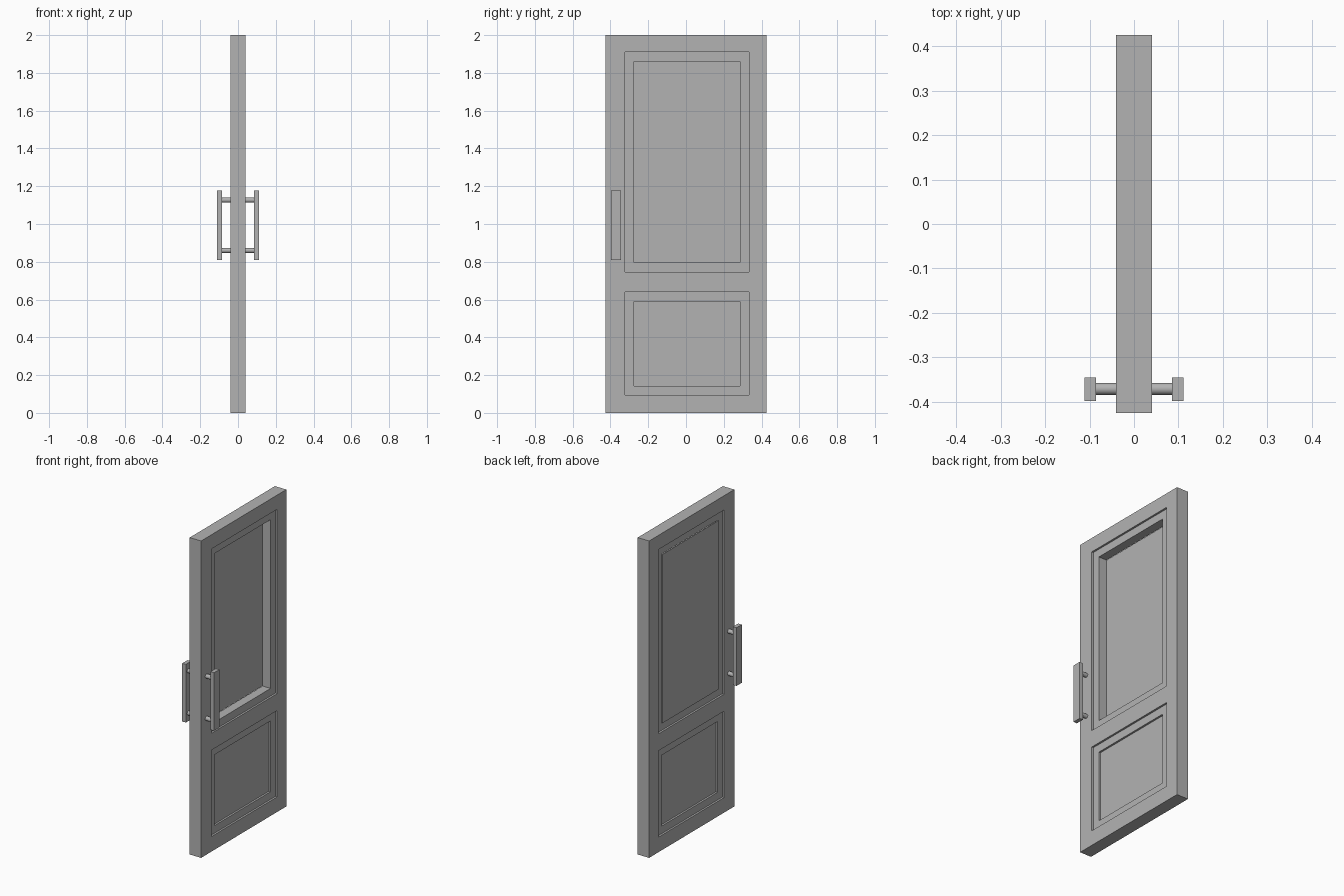
import bpy
import math

if "Cube" in bpy.data.objects:
    bpy.data.objects.remove(bpy.data.objects["Cube"], do_unlink=True)

grey = bpy.data.materials.new("plain grey")
grey.use_nodes = True
grey.diffuse_color = (0.45, 0.45, 0.45, 1)
grey.node_tree.nodes["Principled BSDF"].inputs["Base Color"].default_value = (0.45, 0.45, 0.45, 1)


def box(name, x, y, z):
    """Box spanning the given (low, high) ranges."""
    spans = (x, y, z)
    bpy.ops.mesh.primitive_cube_add(size=1, location=[(a + b) / 2 for a, b in spans])
    ob = bpy.context.object
    ob.name = name
    ob.scale = [b - a for a, b in spans]
    bpy.ops.object.transform_apply(location=False, rotation=False, scale=True)
    ob.data.materials.append(grey)
    return ob


def cut(target, x, y, z):
    """Carve a box out of the target."""
    cutter = box("cutter", x, y, z)
    cutter.hide_render = True
    mod = target.modifiers.new("recess", "BOOLEAN")
    mod.operation = "DIFFERENCE"
    mod.solver = "EXACT"
    mod.object = cutter
    bpy.context.view_layer.objects.active = target
    bpy.ops.object.modifier_apply(modifier=mod.name)
    bpy.data.objects.remove(cutter, do_unlink=True)


HALF = 0.04
STEP = 0.012
OUTER_Y = (-0.323, 0.333)
INNER_Y = (-0.275, 0.285)
UPPER, UPPER_IN = (0.747, 1.91), (0.795, 1.86)
LOWER, LOWER_IN = (0.095, 0.64), (0.143, 0.59)

# Door slab with stepped recesses on both faces
door = box("door_slab", (-HALF, HALF), (-0.425, 0.425), (0, 2))
for side in (-1, 1):
    def depth(d):
        return tuple(sorted((side * (HALF - d), side * (HALF + 0.02))))
    cut(door, depth(STEP), OUTER_Y, UPPER)
    cut(door, depth(STEP), OUTER_Y, LOWER)
    cut(door, depth(2 * STEP), INNER_Y, LOWER_IN)

# Upper opening, closed by a thin pane near one face
cut(door, (-0.06, 0.06), INNER_Y, UPPER_IN)
box("upper_pane", (-0.035, -0.029), INNER_Y, UPPER_IN)

# Pull handles: flat bar on two round posts, on each face
for side, label in ((1, "left"), (-1, "right")):
    bar_x = tuple(sorted((side * 0.086, side * 0.111)))
    box(label + "_handle_bar", bar_x, (-0.398, -0.345), (0.81, 1.177))
    for z, level in ((0.86, "lower"), (1.127, "upper")):
        bpy.ops.mesh.primitive_cylinder_add(
            vertices=24, radius=0.0135, depth=0.052,
            location=(side * 0.063, -0.371, z), rotation=(0, math.pi / 2, 0))
        post = bpy.context.object
        post.name = label + "_handle_post_" + level
        post.data.materials.append(grey)
        bpy.ops.object.shade_smooth_by_angle()
